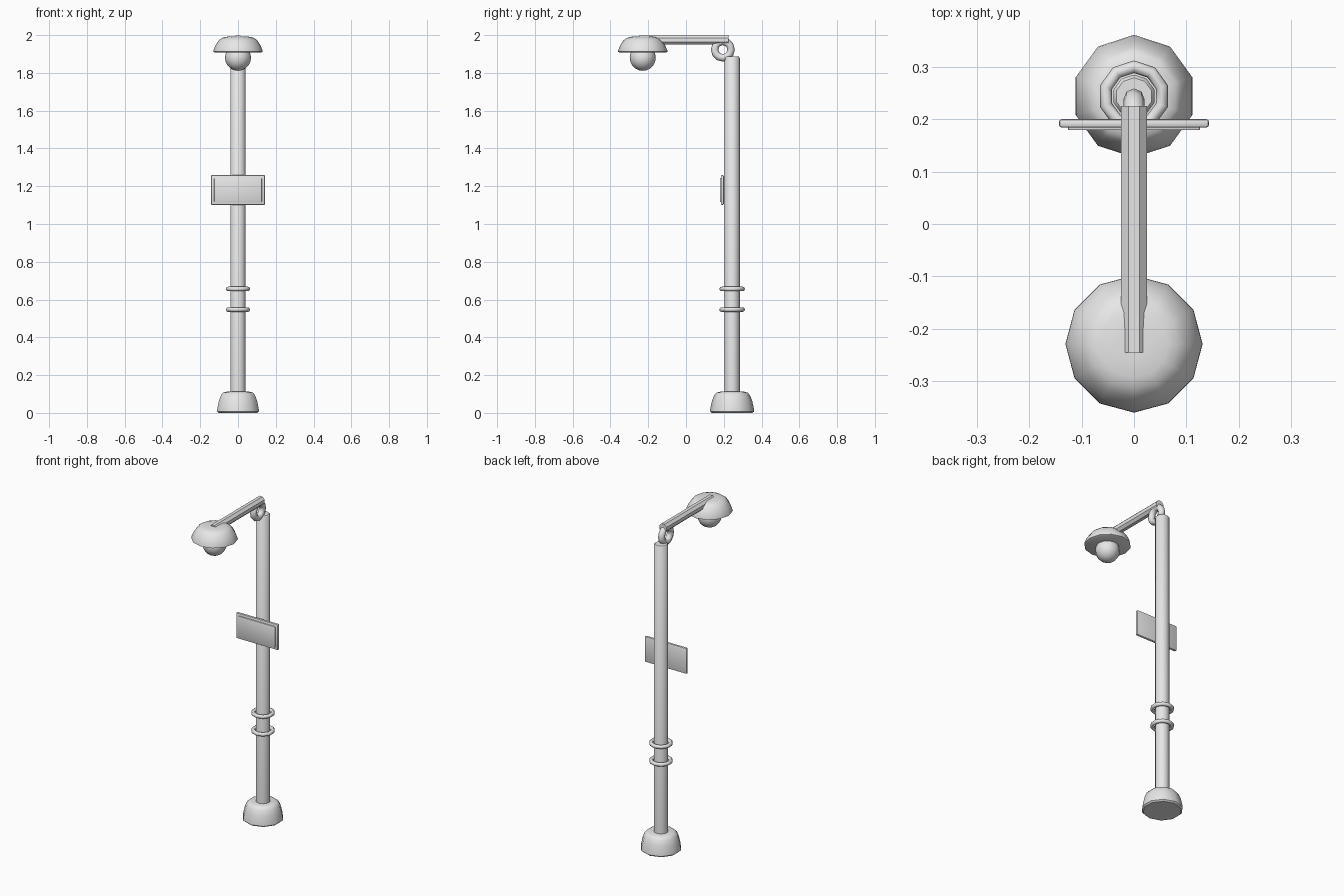
import bpy, bmesh, math
from mathutils import Matrix, Vector

if "Cube" in bpy.data.objects:
    bpy.data.objects.remove(bpy.data.objects["Cube"])

grey = bpy.data.materials.new("light_grey")
grey.diffuse_color = (0.8, 0.8, 0.8, 1)
grey.use_nodes = True
grey.node_tree.nodes["Principled BSDF"].inputs["Base Color"].default_value = grey.diffuse_color

POLE_Y, LAMP_Y = 0.244, -0.229


def finish(name, bm, loc, angle=0):
    bmesh.ops.recalc_face_normals(bm, faces=bm.faces)
    me = bpy.data.meshes.new(name)
    bm.to_mesh(me)
    bm.free()
    me.materials.append(grey)
    ob = bpy.data.objects.new(name, me)
    ob.location = loc
    bpy.context.collection.objects.link(ob)
    if angle:
        bpy.ops.object.select_all(action='DESELECT')
        ob.select_set(True)
        bpy.context.view_layer.objects.active = ob
        bpy.ops.object.shade_smooth_by_angle(angle=math.radians(angle))
    return ob


def lathe(name, profile, sides, loc, phase=0.0, closed=False, axis='Z', angle=40):
    """Turn an (r, z) profile; open profiles get flat end caps."""
    bm = bmesh.new()
    rings = []
    for r, z in profile:
        rings.append([bm.verts.new((r * math.cos(phase + math.tau * i / sides),
                                    r * math.sin(phase + math.tau * i / sides), z))
                      for i in range(sides)])
    pairs = list(zip(rings, rings[1:]))
    if closed:
        pairs.append((rings[-1], rings[0]))
    else:
        bm.faces.new(rings[0])
        bm.faces.new(rings[-1])
    for a, b in pairs:
        for i in range(sides):
            j = (i + 1) % sides
            bm.faces.new((a[i], a[j], b[j], b[i]))
    if axis != 'Z':
        turn = Matrix.Rotation(math.pi / 2, 3, 'Y' if axis == 'X' else 'X')
        bmesh.ops.rotate(bm, verts=bm.verts, matrix=turn)
    return finish(name, bm, loc, angle)


def ring(name, major, minor, sides, loc, phase=0.0, axis='Z', section=8):
    circle = [(major + minor * math.cos(math.tau * k / section),
               minor * math.sin(math.tau * k / section)) for k in range(section)]
    return lathe(name, circle, sides, loc, phase, True, axis, 60)


def plate(name, size, loc, bevel):
    bm = bmesh.new()
    bmesh.ops.create_cube(bm, size=1)
    bmesh.ops.scale(bm, vec=Vector(size), verts=bm.verts)
    bmesh.ops.bevel(bm, geom=bm.edges[:], offset=bevel, segments=2,
                    profile=0.5, affect='EDGES')
    return finish(name, bm, loc, 40)


up = math.pi / 2

# Rounded foot and post
lathe("base", [(0.108, 0), (0.117, 0.008), (0.115, 0.025), (0.106, 0.065),
               (0.094, 0.095), (0.083, 0.107), (0.065, 0.112)], 10, (0, POLE_Y, 0), up)
lathe("pole", [(0.041, 0.05), (0.041, 1.879), (0.035, 1.886)], 10, (0, POLE_Y, 0), up)

# Two collars on the post
for i, z in enumerate((0.547, 0.656)):
    ring(f"collar_{i + 1}", 0.056, 0.012, 10, (0, POLE_Y, z), up)

# Sign board with raised front panel
plate("sign_board", (0.286, 0.016, 0.158), (0, 0.192, 1.18), 0.005)
plate("sign_panel", (0.252, 0.012, 0.128), (0, 0.185, 1.18), 0.003)

# Ring joint that carries the arm
ring("joint_ring", 0.0435, 0.02, 12, (0, 0.195, 1.923), 0, 'X')

# Eight-sided arm
lathe("arm", [(0.027, -0.235), (0.027, 0.235)], 8, (0, -0.01, 1.975),
      math.pi / 8, axis='Y', angle=0)

# Lamp shade and bulb
lathe("shade", [(0.122, 1.908), (0.131, 1.912), (0.13, 1.92), (0.118, 1.948),
                (0.102, 1.972), (0.085, 1.985), (0.065, 1.991), (0.03, 1.993)],
      12, (0, LAMP_Y, 0))
bm = bmesh.new()
bmesh.ops.create_uvsphere(bm, u_segments=12, v_segments=10, radius=0.069)
finish("bulb", bm, (0, LAMP_Y, 1.88), 60)
